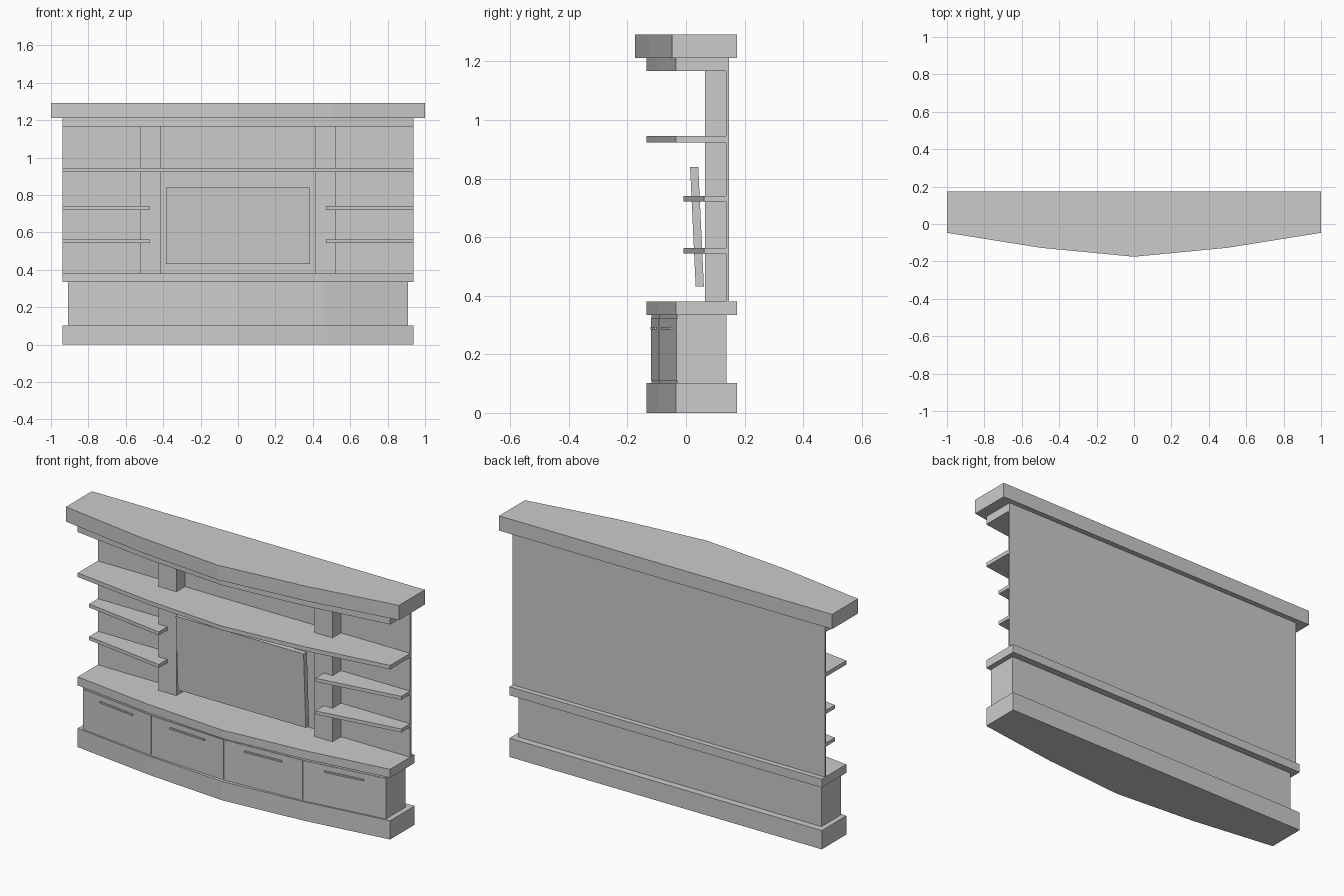
import bpy, bmesh

if "Cube" in bpy.data.objects:
    bpy.data.objects.remove(bpy.data.objects["Cube"])


def prism(name, pts, z0, z1, shear=0.0):
    """Extrude a plan outline from z0 to z1; shear shifts the top in y."""
    bm = bmesh.new()
    lo = [bm.verts.new((x, y, z0)) for x, y in pts]
    hi = [bm.verts.new((x, y + shear, z1)) for x, y in pts]
    n = len(pts)
    bm.faces.new(lo[::-1])
    bm.faces.new(hi)
    for i in range(n):
        bm.faces.new((lo[i], lo[(i + 1) % n], hi[(i + 1) % n], hi[i]))
    bmesh.ops.recalc_face_normals(bm, faces=bm.faces)
    mesh = bpy.data.meshes.new(name)
    bm.to_mesh(mesh)
    bm.free()
    ob = bpy.data.objects.new(name, mesh)
    bpy.context.collection.objects.link(ob)
    return ob


def bow(w, side, mid, front, back):
    """Plan outline with a faceted bowed front."""
    return [(-w, side), (-w / 2, mid), (0, front), (w / 2, mid), (w, side), (w, back), (-w, back)]


def box(x0, x1, y0, y1):
    return [(x0, y0), (x1, y0), (x1, y1), (x0, y1)]


# Bowed slabs, bottom to top
SLAB = (0.938, -0.035, -0.098, -0.135)
prism("plinth", bow(*SLAB, 0.175), 0, 0.102)
prism("drawer_body", bow(0.91, -0.03, -0.09, -0.117, 0.138), 0.102, 0.335)
prism("counter", bow(*SLAB, 0.175), 0.335, 0.381)
prism("long_shelf", bow(*SLAB, 0.138), 0.923, 0.945)
prism("top_band", bow(*SLAB, 0.147), 1.167, 1.212)
prism("cornice", bow(1.0, -0.047, -0.127, -0.175, 0.175), 1.212, 1.292)

# Back panel
prism("back_panel", box(-0.938, 0.938, 0.137, 0.147), 0.381, 1.167)

# Tilted screen
prism("screen", box(-0.384, 0.384, 0.033, 0.061), 0.432, 0.84, -0.019)


def front_strip(s, xa, xb, p, q, depth):
    """Strip of given depth standing on the body front between p and q."""
    f = lambda x: p[1] + (x - p[0]) / (q[0] - p[0]) * (q[1] - p[1])
    return [(s * xa, f(xa) - depth), (s * xb, f(xb) - depth), (s * xb, f(xb) + 0.005), (s * xa, f(xa) + 0.005)]


for s, side in ((-1, "left"), (1, "right")):
    # Columns
    prism("column_" + side, box(s * 0.415, s * 0.522, 0.065, 0.138), 0.381, 1.167)
    # Short shelves tapering outward
    for i, z in enumerate((0.544, 0.721)):
        prism(f"short_shelf_{side}_{i}",
              [(s * 0.47, -0.008), (s * 0.938, 0.062), (s * 0.938, 0.138), (s * 0.47, 0.138)],
              z, z + 0.019)
    # Drawer fronts and slim handles
    a, b, c = (0, -0.117), (0.455, -0.09), (0.91, -0.03)
    for i, (p, q, h) in enumerate(((a, b, 0.12), (b, c, 0.577))):
        prism(f"drawer_front_{side}_{i}",
              front_strip(s, p[0] + 0.002, q[0] - 0.002, p, q, 0.003), 0.11, 0.322)
        prism(f"handle_{side}_{i}", front_strip(s, h, h + 0.215, p, q, 0.011), 0.285, 0.293)
